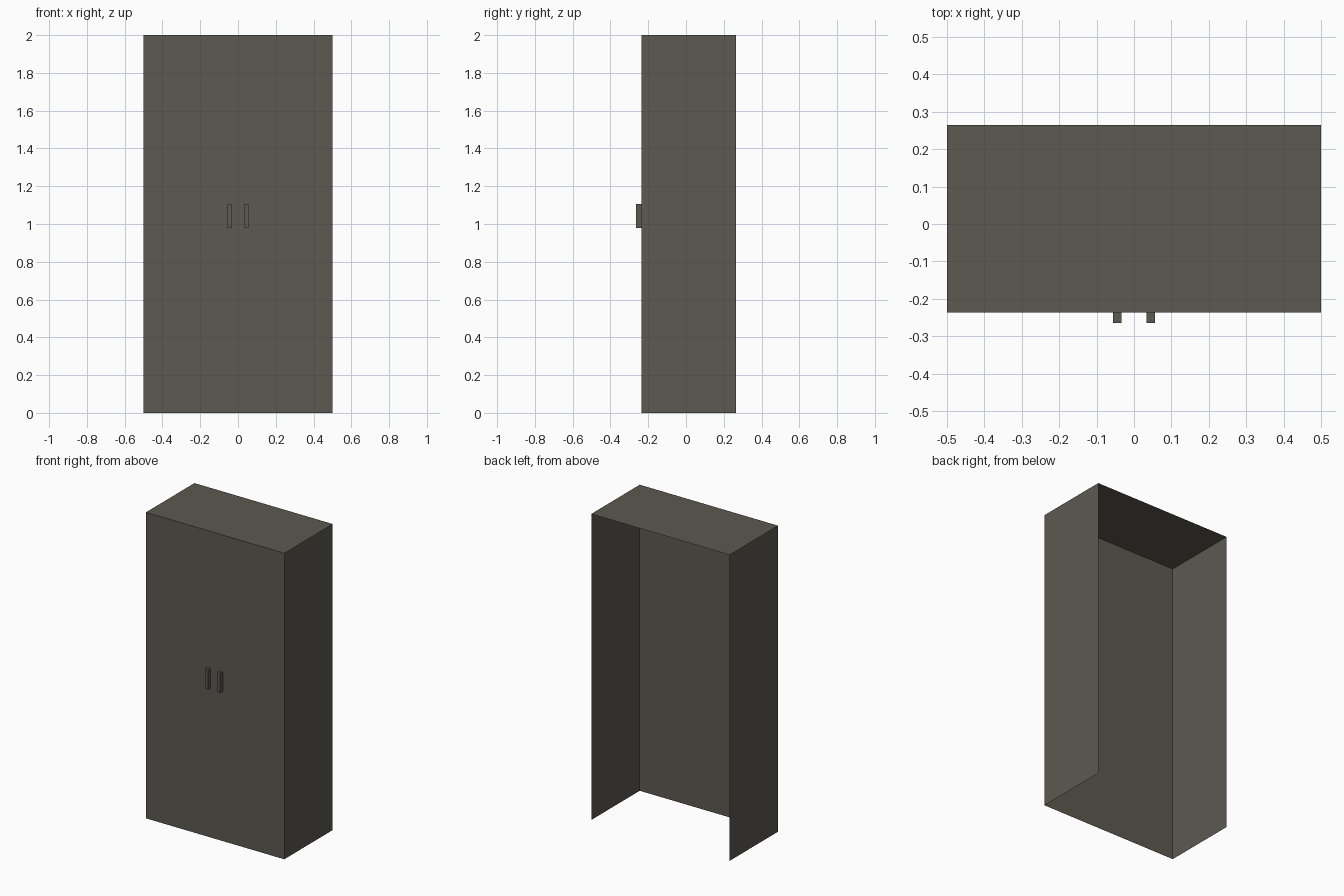
import bpy
import bmesh
from mathutils import Matrix, Vector

default = bpy.data.objects.get("Cube")
if default:
    bpy.data.objects.remove(default, do_unlink=True)


def make_material(name, colour):
    mat = bpy.data.materials.new(name)
    mat.use_nodes = True
    mat.diffuse_color = colour
    mat.node_tree.nodes["Principled BSDF"].inputs["Base Color"].default_value = colour
    return mat


def make_box(name, low, high, mat, open_sides=()):
    """Box between two corners, without the faces that point along open_sides."""
    low, high = Vector(low), Vector(high)
    bm = bmesh.new()
    place = Matrix.Translation((low + high) / 2) @ Matrix.Diagonal((*(high - low), 1))
    bmesh.ops.create_cube(bm, size=1, matrix=place)
    bm.normal_update()
    unwanted = [f for f in bm.faces
                if any(f.normal.dot(Vector(side)) > 0.9 for side in open_sides)]
    bmesh.ops.delete(bm, geom=unwanted, context='FACES')
    mesh = bpy.data.meshes.new(name)
    bm.to_mesh(mesh)
    bm.free()
    mesh.materials.append(mat)
    obj = bpy.data.objects.new(name, mesh)
    bpy.context.collection.objects.link(obj)
    return obj


BACK, DOWN = (0, 1, 0), (0, 0, -1)
FRONT_Y, BACK_Y, HANDLE_Y = -0.236, 0.264, -0.264
grey_brown = make_material("grey brown", (0.107, 0.1, 0.08, 1))

# Thin cabinet shell, open at the back and underneath
make_box("cabinet_shell", (-0.5, FRONT_Y, 0), (0.5, BACK_Y, 2), grey_brown, (BACK, DOWN))

# Pair of door handles, mirrored about the middle
for side, x in (("left", 0.0445), ("right", -0.0445)):
    make_box(side + "_handle", (x - 0.011, HANDLE_Y, 0.978),
             (x + 0.011, FRONT_Y, 1.107), grey_brown, (BACK,))
